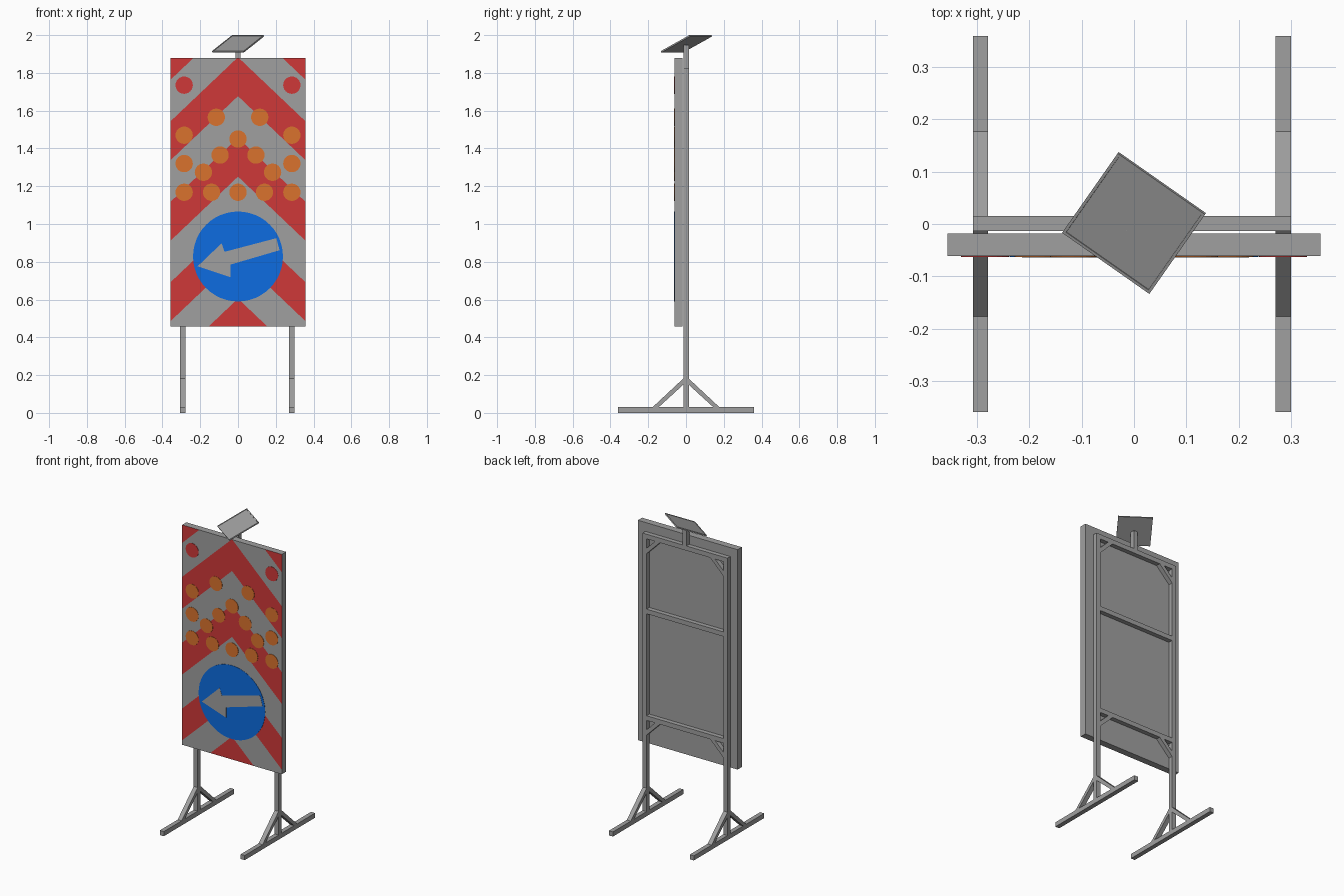
import bpy, bmesh, math
from mathutils import Matrix, Vector

if "Cube" in bpy.data.objects:
    bpy.data.objects.remove(bpy.data.objects["Cube"])


def material(name, rgb):
    m = bpy.data.materials.new(name)
    m.diffuse_color = (*rgb, 1)
    m.use_nodes = True
    m.node_tree.nodes["Principled BSDF"].inputs["Base Color"].default_value = m.diffuse_color
    return m


GREY = material("grey", (0.35, 0.35, 0.35))
RED = material("red", (0.62, 0.04, 0.04))
BLUE = material("blue", (0.004, 0.15, 0.75))
ORANGE = material("orange", (0.70, 0.17, 0.026))


def finish(bm, name, *mats):
    bmesh.ops.recalc_face_normals(bm, faces=bm.faces)
    me = bpy.data.meshes.new(name)
    bm.to_mesh(me)
    bm.free()
    for m in mats:
        me.materials.append(m)
    ob = bpy.data.objects.new(name, me)
    bpy.context.collection.objects.link(ob)
    return ob


def box_bm(x0, x1, y0, y1, z0, z1):
    bm = bmesh.new()
    size = Matrix.Diagonal((x1 - x0, y1 - y0, z1 - z0, 1))
    mid = Matrix.Translation(((x0 + x1) / 2, (y0 + y1) / 2, (z0 + z1) / 2))
    bmesh.ops.create_cube(bm, size=1, matrix=mid @ size)
    return bm


def box(name, *dims):
    return finish(box_bm(*dims), name, GREY)


def prism(name, pts, a, b, axis, mat=GREY):
    """Extrude a profile from a to b: (x, z) along y, or (y, z) along x."""
    bm = bmesh.new()
    put = (lambda p: (p[0], a, p[1])) if axis == 'Y' else (lambda p: (a, p[0], p[1]))
    face = bm.faces.new([bm.verts.new(put(p)) for p in pts])
    ext = bmesh.ops.extrude_face_region(bm, geom=[face], use_keep_orig=True)
    move = Vector((0, b - a, 0)) if axis == 'Y' else Vector((b - a, 0, 0))
    bmesh.ops.translate(bm, vec=move,
                        verts=[v for v in ext["geom"] if isinstance(v, bmesh.types.BMVert)])
    return finish(bm, name, mat)


def disc(name, x, z, r, y, mat, n=24):
    pts = [(x + r * math.cos(2 * math.pi * i / n), z + r * math.sin(2 * math.pi * i / n))
           for i in range(n)]
    return prism(name, pts, FRONT, y, 'Y', mat)


# Sign board, with its front cut along the chevron edges
FRONT, SLOPE, PERIOD, BAND, APEX = -0.061, 0.95, 0.426, 0.206, 1.883
bm = box_bm(-0.357, 0.357, FRONT, -0.018, 0.457, 1.88)


def cut(faces, co, no):
    geom = set(faces)
    for f in faces:
        geom.update(f.edges, f.verts)
    bmesh.ops.bisect_plane(bm, geom=list(geom), dist=1e-5, plane_co=co, plane_no=no)


cut(bm.faces[:], (0, 0, 0), (1, 0, 0))
for side in (-1, 1):
    for k in range(-1, 4):
        for z in (APEX - k * PERIOD, APEX - BAND - k * PERIOD):
            half = [f for f in bm.faces if f.calc_center_median().x * side > 1e-4
                    and f.normal.y < -0.5]
            cut(half, (0, 0, z), (SLOPE * side, 0, 1))
for f in bm.faces:
    c = f.calc_center_median()
    if f.normal.y < -0.5 and (APEX - SLOPE * abs(c.x) - c.z) % PERIOD < BAND:
        f.material_index = 1
finish(bm, "sign_board", GREY, RED)

# Warning lamps
for x in (-0.285, 0.285):
    disc("red_lamp", x, 1.735, 0.046, FRONT - 0.002, RED)
for x, z in ((0.115, 1.565), (0.285, 1.47), (0, 1.45), (0.095, 1.365), (0.285, 1.32),
             (0.183, 1.274), (0, 1.168), (0.14, 1.168), (0.285, 1.168)):
    for s in ((1, -1) if x else (1,)):
        disc("amber_lamp", s * x, z, 0.046, FRONT - 0.002, ORANGE)

# Blue direction disc with arrow
disc("blue_disc", 0, 0.828, 0.238, FRONT - 0.002, BLUE, 48)
prism("direction_arrow",
      [(-0.214, 0.776), (-0.087, 0.898), (-0.071, 0.853), (0.203, 0.925),
       (0.22, 0.861), (-0.04, 0.785), (-0.04, 0.718)],
      FRONT - 0.001, FRONT - 0.003, 'Y')

# Posts, feet and foot braces
Y0, Y1 = -0.0135, 0.0155
XL, XR, TOP = -0.279, 0.271, 1.825
for x0, x1 in ((XL - 0.029, XL), (XR, XR + 0.029)):
    box("post", x0, x1, Y0, Y1, 0.03, TOP)
    box("foot", x0, x1, -0.36, 0.36, 0, 0.03)
    for s in (-1, 1):
        prism("foot_brace", [(s * 0.177, 0.03), (s * 0.01, 0.186),
                             (s * 0.01, 0.153), (s * 0.145, 0.03)], x0, x1, 'X')

# Cross bars and corner gussets under the top and bottom bars
for z in (TOP, 1.34, 0.65):
    box("cross_bar", XL, XR, Y0, Y1, z - 0.03, z)
for z in (TOP - 0.03, 0.62):
    for x, s in ((XL, 1), (XR, -1)):
        prism("corner_gusset", [(x + s * 0.095, z), (x, z - 0.095),
                                (x, z - 0.06), (x + s * 0.06, z)], Y0, Y1, 'Y')

# Solar panel on a short mast
box("panel_mast", -0.014, 0.014, Y0, Y1, TOP, 1.947)
bm = box_bm(-0.102, 0.102, -0.102, 0.102, -0.004, 0.004)
top = [f for f in bm.faces if f.normal.z > 0.5]
bmesh.ops.inset_region(bm, faces=top, thickness=0.008, depth=0)
bmesh.ops.inset_region(bm, faces=top, thickness=0.0005, depth=-0.002)
bm.transform(Matrix.Translation((0, 0.002, 1.954))
             @ Matrix.Rotation(math.radians(-35), 4, 'Z')
             @ Matrix.Rotation(math.radians(24.6), 4, 'X'))
finish(bm, "solar_panel", GREY)
